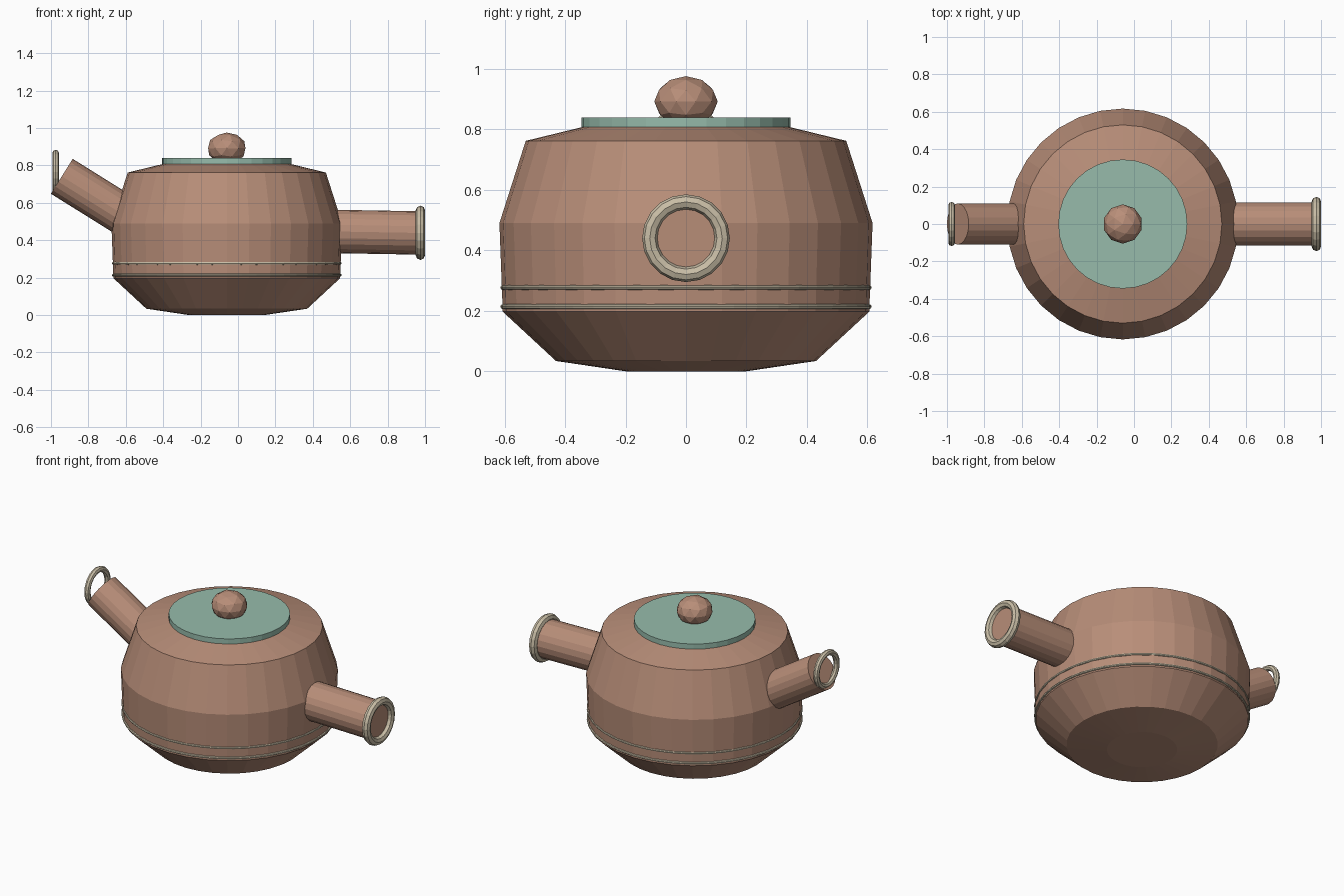
import bpy, bmesh
from math import pi, cos, sin
from mathutils import Vector

if "Cube" in bpy.data.objects:
    bpy.data.objects.remove(bpy.data.objects["Cube"])

CX = -0.06  # pot axis


def material(name, rgb):
    m = bpy.data.materials.new(name)
    m.diffuse_color = (*rgb, 1)
    m.use_nodes = True
    m.node_tree.nodes["Principled BSDF"].inputs["Base Color"].default_value = m.diffuse_color
    return m


clay = material("clay", (0.48, 0.27, 0.19))
glaze = material("glaze", (0.31, 0.50, 0.41))
cream = material("cream", (0.58, 0.51, 0.38))


def finish(name, mat):
    ob = bpy.context.object
    ob.name = name
    ob.data.materials.append(mat)
    return ob


def lathe(name, profile, seg, mat):
    """Revolve (radius, z) points about the pot axis, with flat end caps."""
    bm = bmesh.new()
    rings = [[bm.verts.new((r * cos(2 * pi * i / seg), r * sin(2 * pi * i / seg), z))
              for i in range(seg)] for r, z in profile]
    for a, b in zip(rings, rings[1:]):
        for i in range(seg):
            j = (i + 1) % seg
            bm.faces.new((a[i], a[j], b[j], b[i]))
    bm.faces.new(rings[0][::-1])
    bm.faces.new(rings[-1])
    me = bpy.data.meshes.new(name)
    bm.to_mesh(me)
    bm.free()
    ob = bpy.data.objects.new(name, me)
    ob.location.x = CX
    me.materials.append(mat)
    bpy.context.collection.objects.link(ob)


def tube(name, start, end, r, mat):
    a, b = Vector(start), Vector(end)
    d = b - a
    bpy.ops.mesh.primitive_cone_add(vertices=20, radius1=r, radius2=r, depth=d.length,
                                    location=(a + b) / 2,
                                    rotation=d.to_track_quat('Z', 'Y').to_euler())
    finish(name, mat)


def ring(name, loc, major, minor, seg, mat, rot=(0, 0, 0)):
    bpy.ops.mesh.primitive_torus_add(major_segments=seg, minor_segments=8, major_radius=major,
                                     minor_radius=minor, location=loc, rotation=rot)
    finish(name, mat)


# pot body and lid
lathe("pot_body", [(0.20, 0), (0.43, 0.034), (0.606, 0.197), (0.617, 0.49),
                   (0.53, 0.762), (0.345, 0.807)], 32, clay)
lathe("lid", [(0.345, 0.80), (0.345, 0.839)], 32, glaze)

# lid knob
bpy.ops.mesh.primitive_ico_sphere_add(subdivisions=2, radius=0.105, location=(CX, 0, 0.892))
finish("lid_knob", clay).scale.z = 0.8

# decorative bands
for i, z in enumerate((0.214, 0.277)):
    ring(f"band_{i + 1}", (CX, 0, z), 0.606, 0.008, 48, cream)

# side handle and its end ring
tube("side_handle", (0.35, 0, 0.45), (0.975, 0, 0.439), 0.116, clay)
ring("handle_ring", (0.975, 0, 0.44), 0.120, 0.025, 20, cream, (0, pi / 2, 0))

# spout and its lip ring
tube("spout", (-0.45, 0, 0.435), (-0.942, 0, 0.742), 0.11, clay)
ring("spout_ring", (-0.975, 0, 0.766), 0.10, 0.018, 20, cream, (0, pi / 2, 0))
